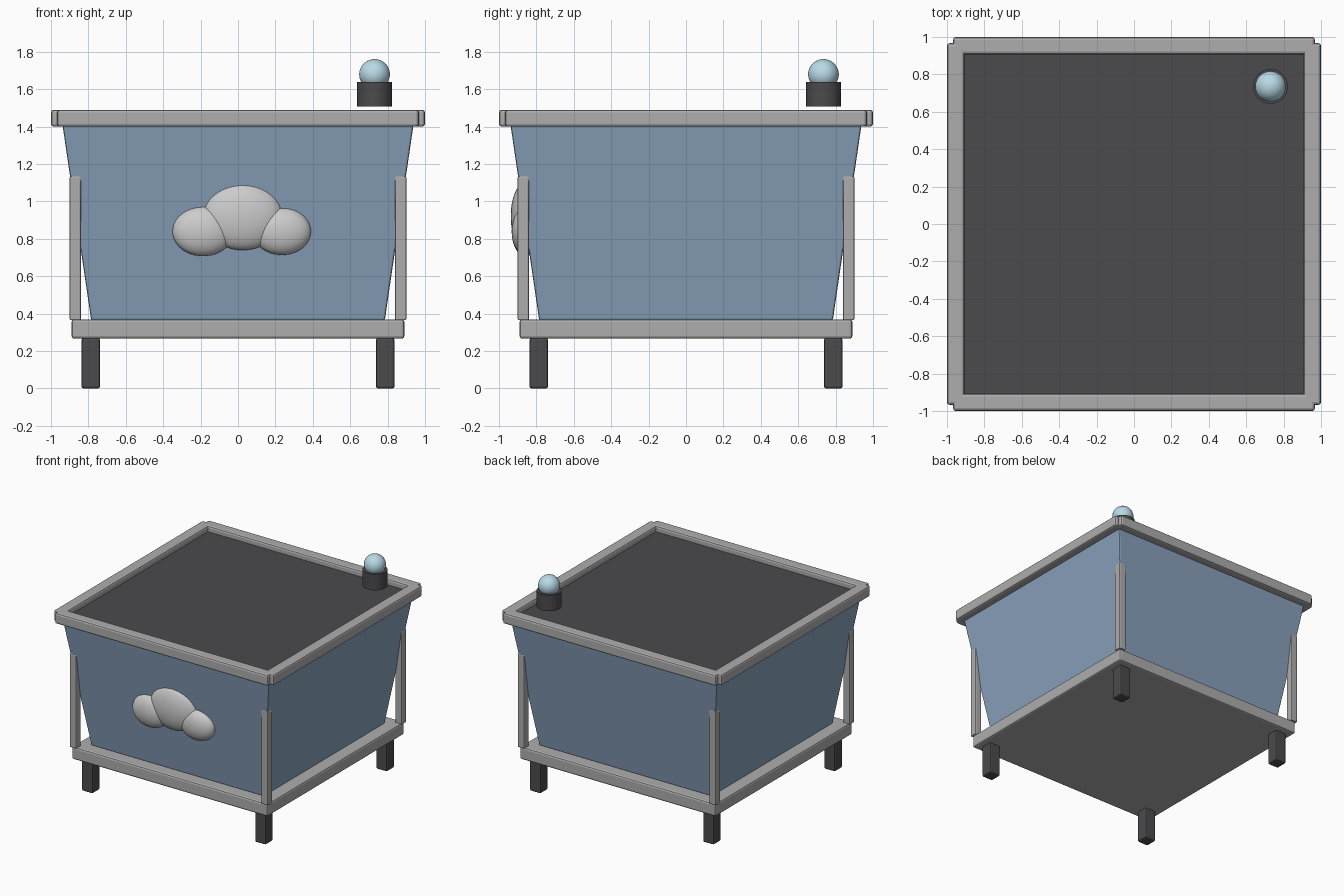
import bpy, bmesh
from mathutils import Matrix

if "Cube" in bpy.data.objects:
    bpy.data.objects.remove(bpy.data.objects["Cube"])


def material(name, rgb):
    m = bpy.data.materials.new(name)
    m.diffuse_color = (*rgb, 1)
    m.use_nodes = True
    m.node_tree.nodes["Principled BSDF"].inputs["Base Color"].default_value = m.diffuse_color
    return m


BLUE = material("blue_paint", (0.25, 0.36, 0.50))
DARK = material("dark_grey", (0.07, 0.07, 0.075))
METAL = material("light_grey", (0.42, 0.42, 0.43))
WHITE = material("white", (0.85, 0.85, 0.86))
GLASS = material("pale_blue", (0.48, 0.70, 0.80))


def finish(name, bm, mat, bevel=0, smooth=False):
    me = bpy.data.meshes.new(name)
    bm.to_mesh(me)
    bm.free()
    ob = bpy.data.objects.new(name, me)
    bpy.context.collection.objects.link(ob)
    me.materials.append(mat)
    if bevel:
        mod = ob.modifiers.new("bevel", 'BEVEL')
        mod.width, mod.segments = bevel, 2
    if smooth:
        bpy.ops.object.select_all(action='DESELECT')
        bpy.context.view_layer.objects.active = ob
        ob.select_set(True)
        bpy.ops.object.shade_smooth_by_angle()
    return ob


def box(name, centre, size, mat, bevel=0.0):
    bm = bmesh.new()
    bmesh.ops.create_cube(bm, size=1, matrix=Matrix.Translation(centre) @ Matrix.Diagonal((*size, 1)))
    return finish(name, bm, mat, bevel)


def ellipsoid(name, centre, radii, mat):
    bm = bmesh.new()
    bmesh.ops.create_uvsphere(bm, u_segments=40, v_segments=24, radius=1,
                              matrix=Matrix.Translation(centre) @ Matrix.Diagonal((*radii, 1)))
    return finish(name, bm, mat, smooth=True)


# Tapered tub
z0, z1, w0, w1 = 0.365, 1.435, 0.785, 0.942
bm = bmesh.new()
bmesh.ops.create_cube(bm, size=2)
for v in bm.verts:
    w, z = (w1, z1) if v.co.z > 0 else (w0, z0)
    v.co = (v.co.x * w, v.co.y * w, z)
finish("tub", bm, BLUE, 0.01)

# Fill surface inside the rim
box("tub_fill", (0, 0, 1.42), (1.81, 1.81, 0.05), DARK)

# Base slab
box("base_slab", (0, 0, 0.318), (1.78, 1.78, 0.104), METAL, 0.015)

# Rim rails
for s, a, b in ((-1, "front", "left"), (1, "back", "right")):
    box(a + "_rim", (0, s * 0.953, 1.445), (1.935, 0.094, 0.09), METAL, 0.015)
    box(b + "_rim", (s * 0.953, 0, 1.445), (0.094, 1.935, 0.09), METAL, 0.015)

# Legs and corner posts
for sy, a in ((-1, "front"), (1, "back")):
    for sx, b in ((-1, "left"), (1, "right")):
        box(f"{a}_{b}_leg", (sx * 0.787, sy * 0.787, 0.135), (0.1, 0.1, 0.27), DARK, 0.012)
        box(f"{a}_{b}_post", (sx * 0.87, sy * 0.87, 0.75), (0.06, 0.06, 0.77), METAL, 0.007)

# Cloud ornament on the front
ellipsoid("cloud_middle", (0.025, -0.86, 0.92), (0.212, 0.077, 0.18), WHITE)
ellipsoid("cloud_left", (-0.187, -0.86, 0.84), (0.163, 0.072, 0.132), WHITE)
ellipsoid("cloud_right", (0.235, -0.86, 0.84), (0.155, 0.072, 0.126), WHITE)

# Small lamp hovering over the back right corner
bm = bmesh.new()
bmesh.ops.create_cone(bm, cap_ends=True, segments=40, radius1=0.093, radius2=0.093, depth=0.13,
                      matrix=Matrix.Translation((0.73, 0.735, 1.573)))
finish("lamp_base", bm, DARK, smooth=True)
ellipsoid("lamp_globe", (0.73, 0.735, 1.679), (0.082, 0.082, 0.082), GLASS)
